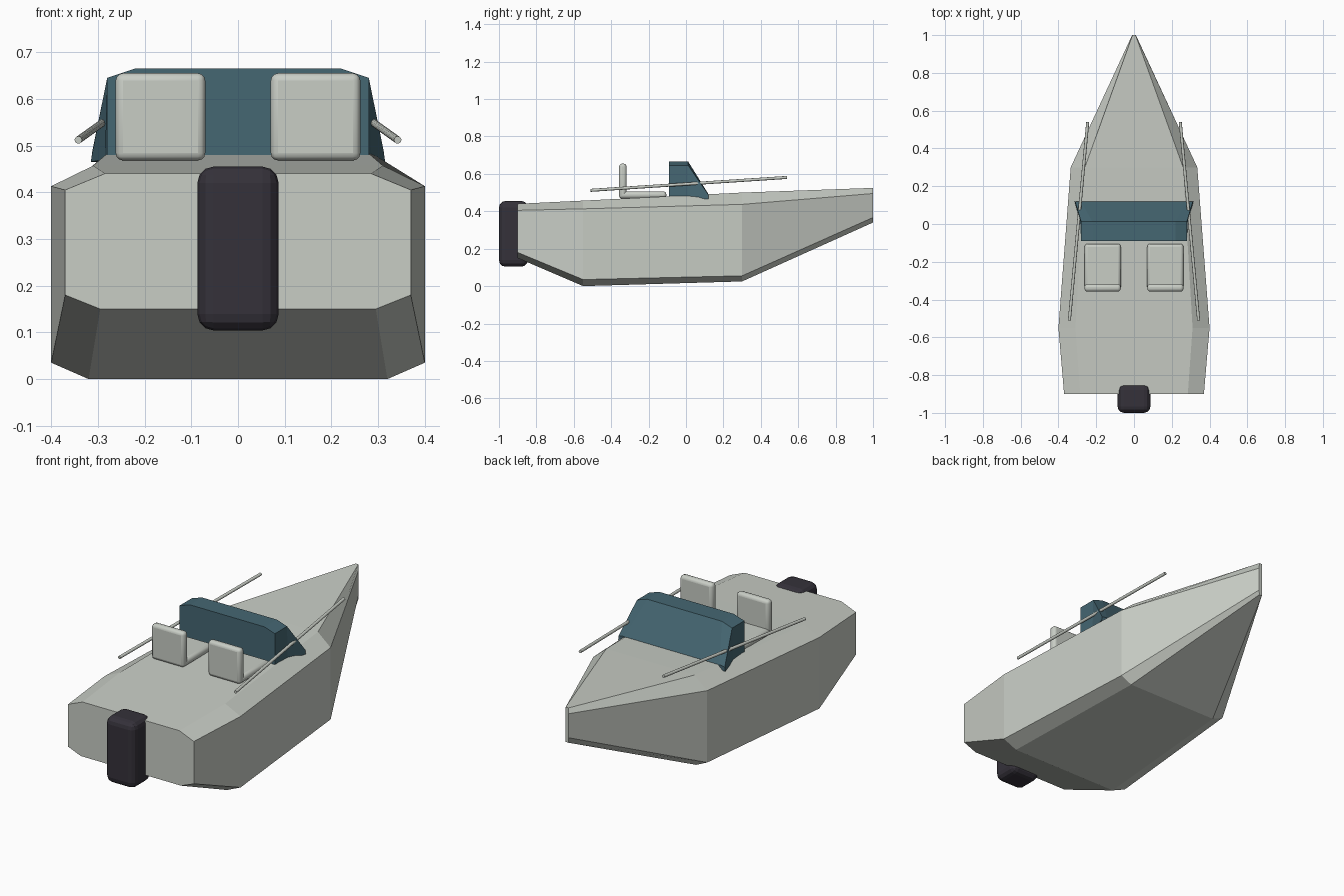
import bpy, bmesh
from mathutils import Vector

cube = bpy.data.objects.get("Cube")
if cube:
    bpy.data.objects.remove(cube, do_unlink=True)


def material(name, rgb):
    m = bpy.data.materials.new(name)
    m.use_nodes = True
    m.diffuse_color = (*rgb, 1)
    m.node_tree.nodes["Principled BSDF"].inputs["Base Color"].default_value = (*rgb, 1)
    return m


PALE = material("pale grey", (0.58, 0.61, 0.56))
TEAL = material("dark teal", (0.06, 0.135, 0.17))
DARK = material("charcoal", (0.035, 0.031, 0.042))


def finish(bm, name, mat):
    bmesh.ops.recalc_face_normals(bm, faces=bm.faces)
    me = bpy.data.meshes.new(name)
    bm.to_mesh(me)
    bm.free()
    me.materials.append(mat)
    ob = bpy.data.objects.new(name, me)
    bpy.context.collection.objects.link(ob)
    return ob


def loft(name, sections, mat):
    """Join mirrored half sections (y, [(x, z) from bottom to top]) along y."""
    bm = bmesh.new()
    rings = []
    for y, half in sections:
        pts = half + [(-x, z) for x, z in reversed(half)]
        rings.append([bm.verts.new((x, y, z)) for x, z in pts])
    for a, b in zip(rings, rings[1:]):
        for i in range(len(a)):
            j = (i + 1) % len(a)
            bm.faces.new((a[i], a[j], b[j], b[i]))
    bm.faces.new(rings[0])
    bm.faces.new(rings[-1])
    return finish(bm, name, mat)


def rounded_box(name, lo, hi, radius, segments, mat):
    lo, hi = Vector(lo), Vector(hi)
    bm = bmesh.new()
    bmesh.ops.create_cube(bm, size=1)
    for v in bm.verts:
        v.co = (lo + hi) / 2 + v.co * (hi - lo)
    ob = finish(bm, name, mat)
    bev = ob.modifiers.new("rounding", "BEVEL")
    bev.width = radius
    bev.segments = segments
    return ob


def rod(name, start, end, radius, mat):
    start, end = Vector(start), Vector(end)
    axis = end - start
    bm = bmesh.new()
    bmesh.ops.create_cone(bm, cap_ends=True, segments=12, radius1=radius,
                          radius2=radius, depth=axis.length)
    ob = finish(bm, name, mat)
    ob.location = (start + end) / 2
    ob.rotation_euler = axis.to_track_quat("Z", "Y").to_euler()
    return ob


def smooth(ob, angle):
    bpy.ops.object.select_all(action="DESELECT")
    ob.select_set(True)
    bpy.context.view_layer.objects.active = ob
    bpy.ops.object.shade_smooth_by_angle(angle=angle)


# Faceted hull, stern to bow
loft("hull", [
    (-0.90, [(0.295, 0.15), (0.37, 0.18), (0.37, 0.405), (0.285, 0.44)]),
    (-0.55, [(0.32, 0.0), (0.40, 0.035), (0.40, 0.413), (0.31, 0.457)]),
    (0.30, [(0.27, 0.025), (0.335, 0.055), (0.335, 0.437), (0.26, 0.50)]),
    (1.00, [(0.008, 0.34), (0.01, 0.367), (0.01, 0.495), (0.008, 0.525)]),
], PALE)

# Windscreen with chamfered top corners and flared front
loft("windscreen", [
    (-0.09, [(0.28, 0.47), (0.28, 0.645), (0.22, 0.665)]),
    (0.012, [(0.285, 0.47), (0.28, 0.645), (0.22, 0.665)]),
    (0.12, [(0.315, 0.465), (0.312, 0.488), (0.28, 0.492)]),
], TEAL)

# Outboard motor
rounded_box("outboard_motor", (-0.087, -1.0, 0.104), (0.087, -0.845, 0.455),
            0.035, 3, DARK)

# Seats and side rods on each side
for side, s in (("left", 1), ("right", -1)):
    x0, x1 = sorted((s * 0.07, s * 0.262))
    for part, lo, hi in (
        ("seat_cushion", (x0, -0.355, 0.468), (x1, -0.105, 0.506)),
        ("seat_back", (x0, -0.358, 0.468), (x1, -0.318, 0.655)),
    ):
        smooth(rounded_box(f"{side}_{part}", lo, hi, 0.016, 3, PALE), 0.6)
    smooth(rod(f"{side}_side_rod", (s * 0.342, -0.51, 0.512),
               (s * 0.245, 0.54, 0.581), 0.008, PALE), 0.6)
